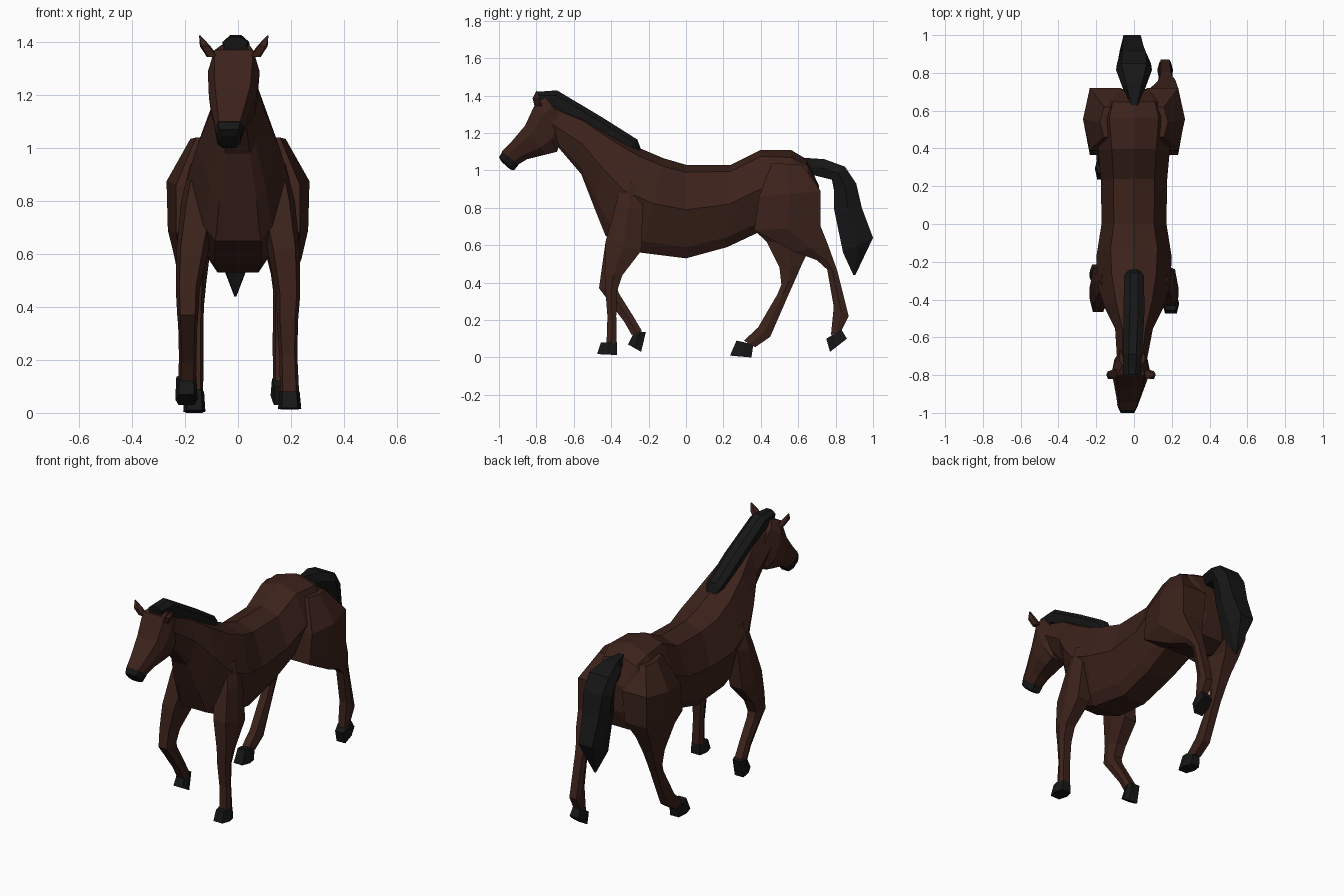
import bpy, bmesh
from mathutils import Vector


def material(name, rgb):
    m = bpy.data.materials.new(name)
    m.diffuse_color = (*rgb, 1)
    return m


BROWN = material("brown coat", (0.045, 0.016, 0.011))
BLACK = material("black hair", (0.008, 0.008, 0.008))


def loft(name, mat, profile, stations):
    """Skin rings. Station: front/top point (y, z), back/bottom point (y, z), half width, x centre.
    Profile: (position from first to second point, fraction of half width)."""
    bm = bmesh.new()
    rings = []
    for ya, za, yb, zb, w, xc in stations:
        a, b = Vector((xc, ya, za)), Vector((xc, yb, zb))
        right = [a.lerp(b, t) + Vector((f * w, 0, 0)) for t, f in profile]
        left = [a.lerp(b, t) - Vector((f * w, 0, 0)) for t, f in reversed(profile) if f > 0]
        rings.append([bm.verts.new(p) for p in right + left])
    n = len(rings[0])
    for r, s in zip(rings, rings[1:]):
        for i in range(n):
            j = (i + 1) % n
            bm.faces.new((r[i], r[j], s[j], s[i]))
    bm.faces.new(rings[0])
    bm.faces.new(rings[-1])
    bmesh.ops.recalc_face_normals(bm, faces=bm.faces)
    mesh = bpy.data.meshes.new(name)
    bm.to_mesh(mesh)
    bm.free()
    mesh.materials.append(mat)
    ob = bpy.data.objects.new(name, mesh)
    bpy.context.collection.objects.link(ob)
    return ob


TRUNK = [(0, 0), (0.08, 0.62), (0.48, 1), (0.88, 0.68), (1, 0.45)]
HEAD = [(0, 0.75), (0.3, 1), (0.75, 0.9), (1, 0.5)]
LIMB = [(0, 0.7), (0.5, 1), (1, 0.7)]
HAIR = [(0, 0.4), (0.3, 1), (1, 0.9)]

# Neck and torso
loft("body", BROWN, TRUNK, [
    (-0.74, 1.36, -0.68, 1.12, 0.080, -0.01),
    (-0.55, 1.29, -0.56, 0.98, 0.100, 0),
    (-0.40, 1.20, -0.49, 0.80, 0.155, 0),
    (-0.25, 1.12, -0.43, 0.65, 0.190, 0),
    (-0.12, 1.065, -0.24, 0.56, 0.200, 0),
    (0.00, 1.03, 0.00, 0.53, 0.172, 0),
    (0.24, 1.03, 0.22, 0.59, 0.175, 0),
    (0.40, 1.11, 0.39, 0.67, 0.190, 0),
    (0.56, 1.11, 0.58, 0.60, 0.210, 0),
    (0.645, 1.06, 0.68, 0.64, 0.180, 0),
    (0.71, 0.92, 0.715, 0.75, 0.120, 0)])

# Head, turned slightly to one side, with dark muzzle
loft("head", BROWN, HEAD, [
    (-0.75, 1.39, -0.64, 1.25, 0.070, -0.01),
    (-0.80, 1.37, -0.69, 1.10, 0.098, -0.016),
    (-0.86, 1.24, -0.75, 1.085, 0.090, -0.02),
    (-0.94, 1.145, -0.85, 1.06, 0.066, -0.028),
    (-0.985, 1.10, -0.90, 1.03, 0.054, -0.033)])
loft("muzzle", BLACK, HEAD, [
    (-0.982, 1.10, -0.895, 1.03, 0.056, -0.033),
    (-1.0, 1.07, -0.92, 1.0, 0.048, -0.035),
    (-0.985, 1.045, -0.94, 1.005, 0.036, -0.035)])

# Ears
for side, label in ((1, "right"), (-1, "left")):
    x = -0.016
    loft(label + "_ear", BROWN, LIMB, [
        (-0.81, 1.345, -0.77, 1.345, 0.022, x + side * 0.08),
        (-0.82, 1.385, -0.78, 1.385, 0.020, x + side * 0.108),
        (-0.80, 1.425, -0.795, 1.425, 0.003, x + side * 0.128)])

# Mane and tail
loft("mane", BLACK, HAIR, [
    (-0.80, 1.42, -0.79, 1.36, 0.045, -0.01),
    (-0.69, 1.428, -0.70, 1.34, 0.050, -0.008),
    (-0.45, 1.285, -0.47, 1.20, 0.056, 0),
    (-0.26, 1.165, -0.31, 1.11, 0.052, 0),
    (-0.24, 1.11, -0.26, 1.09, 0.030, 0)])
loft("tail", BLACK, LIMB, [
    (0.62, 1.068, 0.66, 0.98, 0.020, 0),
    (0.74, 1.06, 0.70, 0.97, 0.060, 0),
    (0.85, 1.02, 0.78, 0.95, 0.095, 0),
    (0.91, 0.93, 0.79, 0.90, 0.090, 0),
    (0.94, 0.80, 0.79, 0.80, 0.080, -0.005),
    (1.00, 0.64, 0.84, 0.56, 0.065, -0.01),
    (0.905, 0.44, 0.895, 0.44, 0.004, -0.01)])

# Upper legs shared by both sides
THIGH = [
    (0.46, 1.04, 0.62, 1.03, 0.070, 0.11),
    (0.39, 0.86, 0.72, 0.89, 0.120, 0.15),
    (0.365, 0.68, 0.72, 0.70, 0.105, 0.16)]
SHOULDER = [
    (-0.34, 0.95, -0.25, 0.93, 0.050, 0.13),
    (-0.38, 0.80, -0.23, 0.80, 0.070, 0.145),
    (-0.43, 0.62, -0.24, 0.57, 0.060, 0.175)]


def leg(name, side, upper, lower, hoof):
    flip = lambda rows: [(*r[:5], r[5] * side) for r in rows]
    loft(name, BROWN, LIMB, flip(upper + lower))
    loft(name + "_hoof", BLACK, LIMB, flip(hoof))


# Right hind leg stretched back
leg("right_hind_leg", 1, THIGH, [
    (0.58, 0.565, 0.76, 0.60, 0.065, 0.175),
    (0.70, 0.52, 0.785, 0.53, 0.046, 0.17),
    (0.755, 0.47, 0.81, 0.46, 0.036, 0.168),
    (0.79, 0.27, 0.87, 0.22, 0.034, 0.165),
    (0.775, 0.12, 0.83, 0.14, 0.033, 0.165)], [
    (0.75, 0.10, 0.83, 0.15, 0.037, 0.165),
    (0.77, 0.03, 0.86, 0.10, 0.042, 0.165)])

# Left hind leg stepping forward
leg("left_hind_leg", -1, THIGH, [
    (0.43, 0.62, 0.67, 0.60, 0.070, 0.175),
    (0.50, 0.48, 0.62, 0.50, 0.050, 0.17),
    (0.51, 0.39, 0.59, 0.43, 0.040, 0.168),
    (0.49, 0.34, 0.55, 0.34, 0.034, 0.165),
    (0.385, 0.16, 0.45, 0.11, 0.034, 0.165),
    (0.31, 0.09, 0.37, 0.055, 0.033, 0.165)], [
    (0.27, 0.09, 0.36, 0.07, 0.037, 0.165),
    (0.235, 0.01, 0.35, 0.0, 0.042, 0.165)])

# Right front leg standing straight
leg("right_front_leg", 1, SHOULDER, [
    (-0.435, 0.45, -0.34, 0.44, 0.045, 0.19),
    (-0.43, 0.35, -0.37, 0.35, 0.040, 0.187),
    (-0.42, 0.22, -0.373, 0.22, 0.034, 0.19),
    (-0.425, 0.07, -0.37, 0.07, 0.036, 0.195)], [
    (-0.455, 0.08, -0.37, 0.08, 0.038, 0.195),
    (-0.475, 0.018, -0.37, 0.013, 0.044, 0.195)])

# Left front leg bent at the knee
leg("left_front_leg", -1, SHOULDER, [
    (-0.45, 0.48, -0.34, 0.45, 0.045, 0.19),
    (-0.465, 0.37, -0.37, 0.38, 0.040, 0.19),
    (-0.42, 0.31, -0.36, 0.345, 0.036, 0.19),
    (-0.33, 0.19, -0.285, 0.225, 0.033, 0.19),
    (-0.29, 0.12, -0.235, 0.14, 0.034, 0.192)], [
    (-0.275, 0.14, -0.215, 0.135, 0.038, 0.195),
    (-0.31, 0.07, -0.24, 0.03, 0.042, 0.195)])
